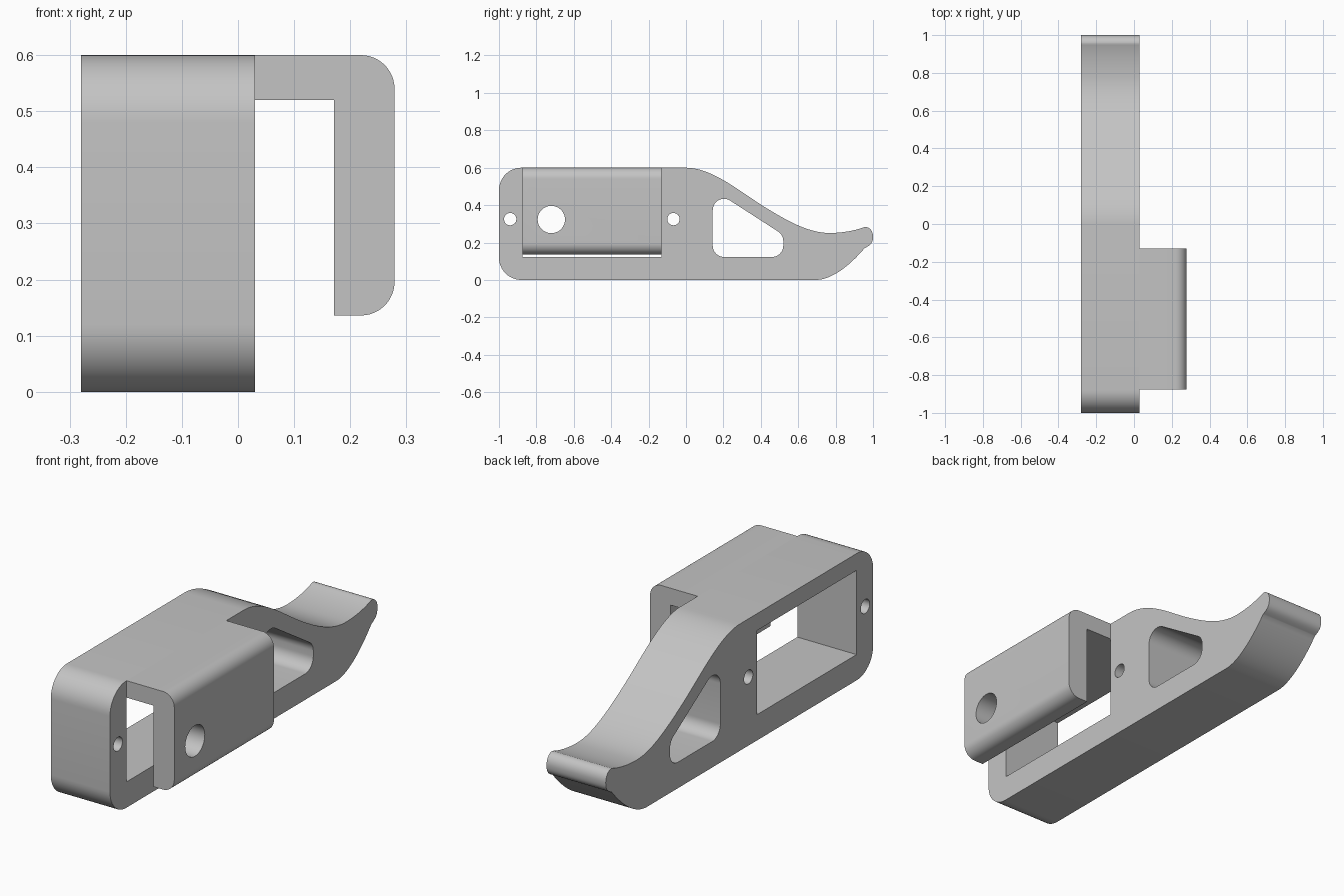
import bpy, bmesh, math
from mathutils import Vector, Matrix
from mathutils.geometry import interpolate_bezier

cube = bpy.data.objects.get("Cube")
if cube:
    bpy.data.objects.remove(cube)

grey = bpy.data.materials.new("light_grey")
grey.use_nodes = True
colour = (0.55, 0.55, 0.55, 1)
grey.diffuse_color = colour
grey.node_tree.nodes["Principled BSDF"].inputs["Base Color"].default_value = colour


def rounded(corners, steps=12):
    """Polygon from (u, v, radius) corners, each filleted by its radius."""
    out = []
    for i, (u, v, r) in enumerate(corners):
        p = Vector((u, v))
        if r == 0:
            out.append(p)
            continue
        a = (Vector(corners[i - 1][:2]) - p).normalized()
        b = (Vector(corners[(i + 1) % len(corners)][:2]) - p).normalized()
        half = a.angle(b) / 2
        centre = p + (a + b).normalized() * (r / math.sin(half))
        start = p + a * (r / math.tan(half)) - centre
        end = p + b * (r / math.tan(half)) - centre
        sweep = start.angle_signed(end)
        for k in range(steps + 1):
            out.append(centre + Matrix.Rotation(-sweep * k / steps, 2) @ start)
    return out


def bezier_chain(points, steps=20):
    """Points: knot, handle, handle, knot, handle, handle, knot ..."""
    out = []
    vs = [Vector((*p, 0)) for p in points]
    for i in range(0, len(vs) - 1, 3):
        out += [q.xy for q in interpolate_bezier(*vs[i:i + 4], steps)][:-1]
    return out + [vs[-1].xy]


def circle(u, v, r, n=32):
    return [Vector((u + r * math.cos(math.tau * k / n), v + r * math.sin(math.tau * k / n)))
            for k in range(n)]


def extrude_outline(name, loops, depth, axes, centre):
    """Filled outline (later loops are holes) given thickness along the third axis."""
    curve = bpy.data.curves.new(name, "CURVE")
    curve.dimensions, curve.fill_mode, curve.extrude = "2D", "BOTH", depth / 2
    for loop in loops:
        spline = curve.splines.new("POLY")
        spline.points.add(len(loop) - 1)
        for pt, q in zip(spline.points, loop):
            pt.co = (q.x, q.y, 0, 1)
        spline.use_cyclic_u = True
    obj = bpy.data.objects.new(name, curve)
    bpy.context.collection.objects.link(obj)
    select(obj)
    bpy.ops.object.convert(target="MESH")
    obj = bpy.context.object
    obj.name = name
    turn = Matrix([Vector(a) for a in axes]).transposed().to_4x4()
    bm = bmesh.new()
    bm.from_mesh(obj.data)
    bmesh.ops.remove_doubles(bm, verts=bm.verts, dist=0.0001)
    bmesh.ops.transform(bm, matrix=Matrix.Translation(centre) @ turn, verts=bm.verts)
    bmesh.ops.recalc_face_normals(bm, faces=bm.faces)
    bm.to_mesh(obj.data)
    bm.free()
    obj.data.materials.clear()
    obj.data.materials.append(grey)
    return obj


def select(obj):
    bpy.ops.object.select_all(action="DESELECT")
    obj.select_set(True)
    bpy.context.view_layer.objects.active = obj


X, Y, Z = (1, 0, 0), (0, 1, 0), (0, 0, 1)

# Side outline: S-curved back, rounded tail tip, curved underside, round front end
tail = bezier_chain([
    (0, 0.6), (0.14, 0.6), (0.29, 0.471),
    (0.42, 0.39), (0.55, 0.31), (0.66, 0.251),
    (0.767, 0.251), (0.83, 0.251), (0.9, 0.262),
    (0.955, 0.283), (0.98, 0.285), (1, 0.262),
    (1, 0.232), (1, 0.195), (0.985, 0.185),
    (0.955, 0.17), (0.87, 0.07), (0.78, 0.005), (0.7, 0)])
nose = rounded([(0, 0, 0), (-1, 0, 0.12), (-1, 0.6, 0.12), (0, 0.6, 0)])[1:-1]

# Openings through the body
window = rounded([(-0.875, 0.122, 0), (-0.13, 0.122, 0), (-0.13, 0.52, 0), (-0.875, 0.52, 0)])
tail_opening = rounded([(0.143, 0.123, 0.06), (0.52, 0.123, 0.06),
                        (0.52, 0.241, 0.06), (0.143, 0.484, 0.06)])
pin_holes = [circle(y, 0.325, 0.033) for y in (-0.94, -0.067)]
body = extrude_outline("body", [tail + nose, window, tail_opening] + pin_holes,
                       0.31, (Y, Z, X), (-0.125, 0, 0))

# Hanging side hook
hook_outline = rounded([(0.03, 0.6, 0), (0.03, 0.52, 0), (0.171, 0.52, 0),
                        (0.171, 0.136, 0), (0.279, 0.136, 0.06), (0.279, 0.6, 0.06)])
hook = extrude_outline("side_hook", [hook_outline], 0.745,
                       (X, Z, (0, -1, 0)), (0, -0.5025, 0))

# Round hole through the hook plate
cutter = extrude_outline("hook_hole_cutter", [circle(-0.72, 0.323, 0.073, 48)],
                         0.3, (Y, Z, X), (0.225, 0, 0))
cut = hook.modifiers.new("round_hole", "BOOLEAN")
cut.operation, cut.solver, cut.object = "DIFFERENCE", "EXACT", cutter
select(hook)
bpy.ops.object.modifier_apply(modifier=cut.name)
bpy.data.objects.remove(cutter)

for part in (body, hook):
    select(part)
    bpy.ops.object.shade_smooth_by_angle(angle=math.radians(30))
